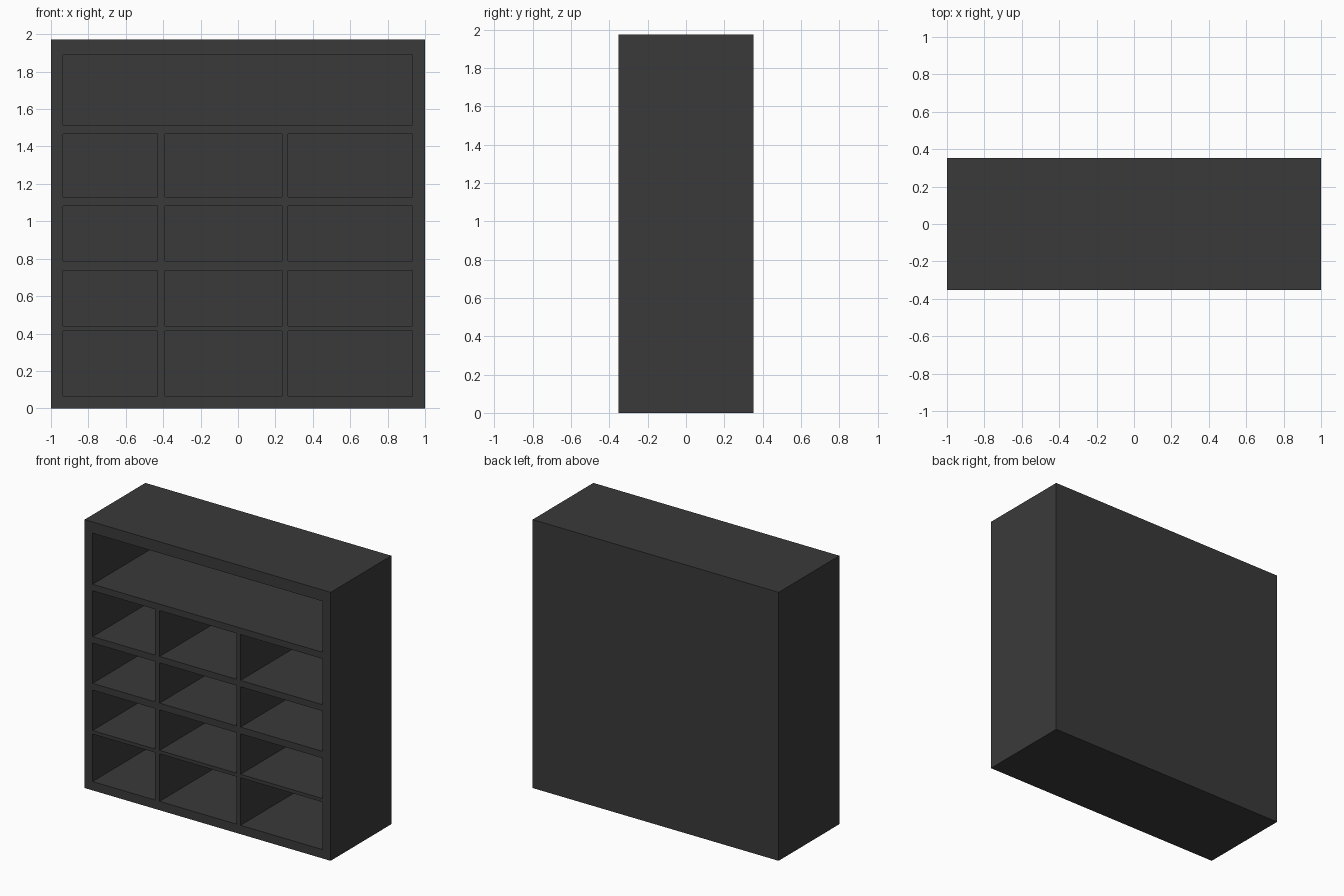
import bpy
import bmesh
from mathutils import Matrix, Vector

cube = bpy.data.objects.get("Cube")
if cube:
    bpy.data.objects.remove(cube, do_unlink=True)

WIDTH, DEPTH, HEIGHT, BACK = 2.0, 0.705, 1.973, 0.02


def material(name, color):
    mat = bpy.data.materials.new(name)
    mat.use_nodes = True
    mat.diffuse_color = color
    mat.node_tree.nodes["Principled BSDF"].inputs["Base Color"].default_value = color
    return mat


def add_box(bm, low, high):
    low, high = Vector(low), Vector(high)
    place = Matrix.Translation((low + high) / 2) @ Matrix.Diagonal((*(high - low), 1))
    bmesh.ops.create_cube(bm, size=1, matrix=place)


def box_object(name, boxes):
    bm = bmesh.new()
    for low, high in boxes:
        add_box(bm, low, high)
    mesh = bpy.data.meshes.new(name)
    bm.to_mesh(mesh)
    bm.free()
    obj = bpy.data.objects.new(name, mesh)
    bpy.context.collection.objects.link(obj)
    return obj


# Compartments: one full-width bay over a grid of three columns
columns = [(-0.935, -0.43), (-0.39, 0.236), (0.268, 0.932)]
rows = [(0.065, 0.414), (0.44, 0.737), (0.787, 1.083), (1.13, 1.467)]
bays = [(x, z) for z in rows for x in columns]
bays.append(((columns[0][0], columns[-1][1]), (1.515, 1.89)))

# Solid cabinet and the volumes to hollow out from the front
cabinet = box_object("shelf_cabinet", [
    ((-WIDTH / 2, -DEPTH / 2, 0), (WIDTH / 2, DEPTH / 2, HEIGHT))])
cutter = box_object("compartment_cutter", [
    ((x[0], -DEPTH, z[0]), (x[1], DEPTH / 2 - BACK, z[1])) for x, z in bays])
cutter.hide_render = True

cabinet.data.materials.append(material("charcoal", (0.042, 0.042, 0.042, 1)))

# Cut the compartments and keep the finished mesh
cut = cabinet.modifiers.new("compartments", "BOOLEAN")
cut.operation = "DIFFERENCE"
cut.solver = "EXACT"
cut.object = cutter
bpy.context.view_layer.objects.active = cabinet
bpy.ops.object.modifier_apply(modifier=cut.name)
bpy.data.objects.remove(cutter, do_unlink=True)
